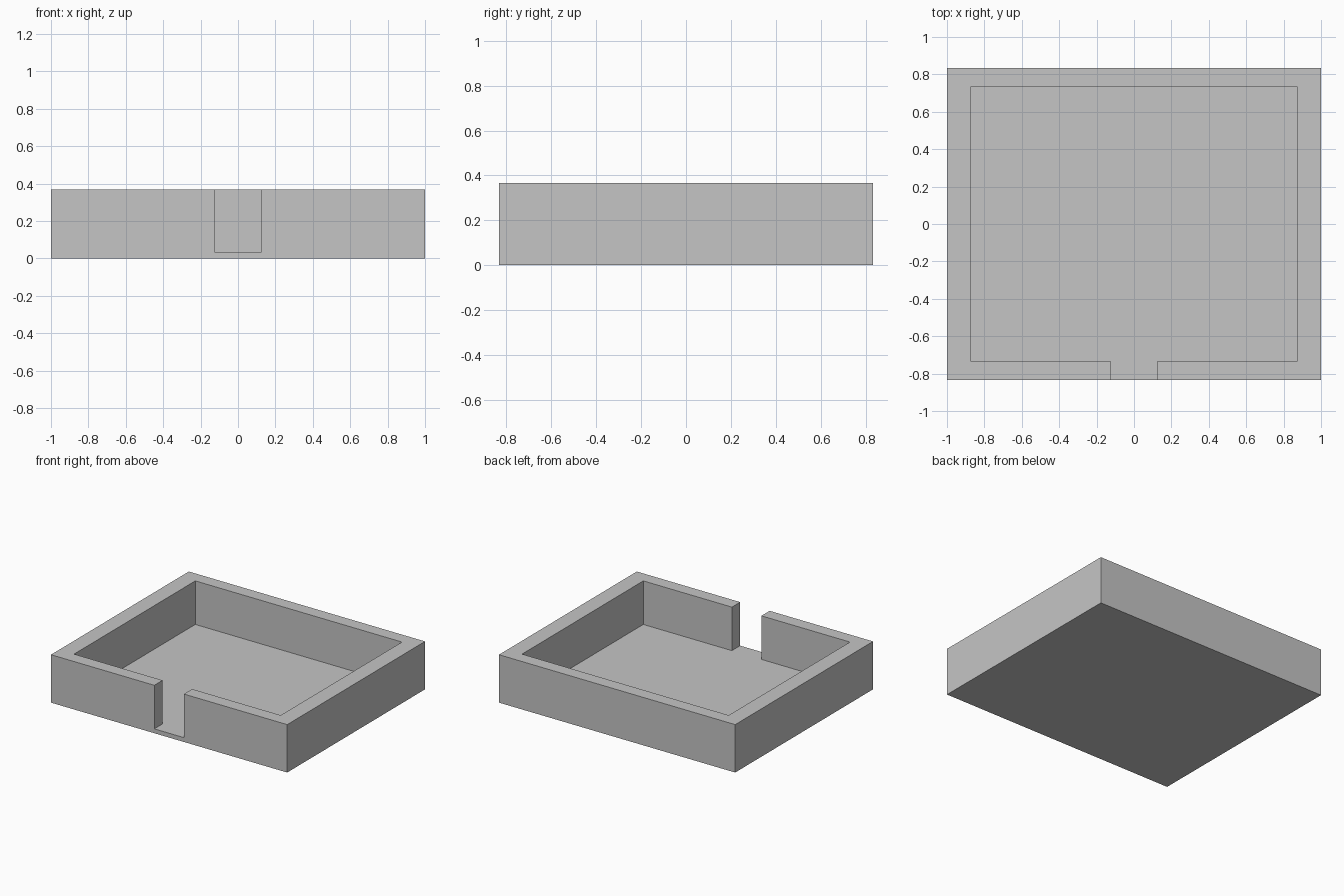
import bpy

cube = bpy.data.objects.get("Cube")
if cube:
    bpy.data.objects.remove(cube, do_unlink=True)

WIDTH, DEPTH, HEIGHT = 2.0, 1.6667, 0.3667
FLOOR = 0.0333
SIDE_WALL, END_WALL = 0.125, 0.1
GAP = 0.25


def box(name, x, y, z):
    """Box spanning the given (min, max) ranges."""
    spans = (x, y, z)
    bpy.ops.mesh.primitive_cube_add(size=1, location=[(a + b) / 2 for a, b in spans])
    obj = bpy.context.object
    obj.name = name
    obj.scale = [b - a for a, b in spans]
    bpy.ops.object.transform_apply(location=False, rotation=False, scale=True)
    return obj


def cut(target, cutter):
    """Subtract the cutter from the target, then discard it."""
    cutter.hide_render = True
    mod = target.modifiers.new("cut", 'BOOLEAN')
    mod.operation = 'DIFFERENCE'
    mod.solver = 'EXACT'
    mod.object = cutter
    bpy.context.view_layer.objects.active = target
    bpy.ops.object.modifier_apply(modifier=mod.name)
    bpy.data.objects.remove(cutter, do_unlink=True)


# Solid block
tray = box("open_tray", (-WIDTH / 2, WIDTH / 2), (-DEPTH / 2, DEPTH / 2), (0, HEIGHT))

# Hollow inside the walls
inner_x = WIDTH / 2 - SIDE_WALL
inner_y = DEPTH / 2 - END_WALL
cut(tray, box("hollow_cutter", (-inner_x, inner_x), (-inner_y, inner_y), (FLOOR, 1)))

# Doorway gap through the front wall, down to the floor
cut(tray, box("doorway_cutter", (-GAP / 2, GAP / 2), (-1, 0), (FLOOR, 1)))

# Plain grey finish
grey = bpy.data.materials.new("light_grey")
grey.use_nodes = True
colour = (0.56, 0.56, 0.56, 1)
grey.diffuse_color = colour
grey.node_tree.nodes["Principled BSDF"].inputs["Base Color"].default_value = colour
tray.data.materials.clear()
tray.data.materials.append(grey)
